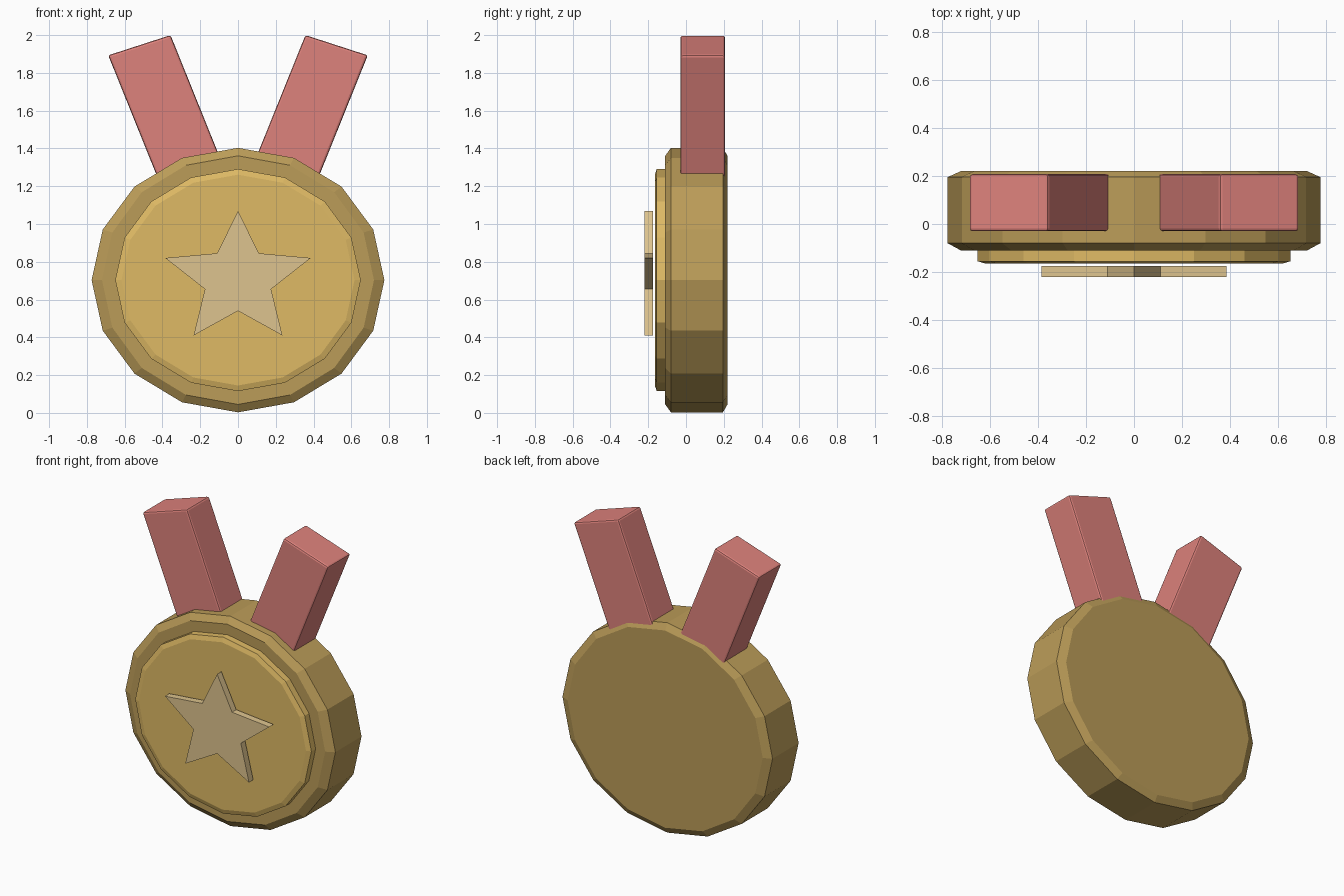
import bpy, bmesh, math
from mathutils import Vector

if "Cube" in bpy.data.objects:
    bpy.data.objects.remove(bpy.data.objects["Cube"])


def material(name, rgb):
    m = bpy.data.materials.new(name)
    lin = [((c / 255 + 0.055) / 1.055) ** 2.4 for c in rgb]
    m.diffuse_color = (*lin, 1)
    m.use_nodes = True
    m.node_tree.nodes["Principled BSDF"].inputs["Base Color"].default_value = m.diffuse_color
    return m


DARK_GOLD = material("dark gold", (187, 156, 88))
GOLD = material("bright gold", (223, 186, 101))
PALE = material("pale gold", (222, 196, 142))
RED = material("ribbon red", (222, 130, 124))


def loft(name, rings, mat, bevel=0.0):
    """Skin a list of closed rings and cap both ends."""
    bm = bmesh.new()
    loops = [[bm.verts.new(p) for p in ring] for ring in rings]
    n = len(loops[0])
    for a, b in zip(loops, loops[1:]):
        for i in range(n):
            j = (i + 1) % n
            bm.faces.new((a[i], a[j], b[j], b[i]))
    bm.faces.new(loops[0])
    bm.faces.new(loops[-1])
    bmesh.ops.recalc_face_normals(bm, faces=bm.faces)
    if bevel:
        bmesh.ops.bevel(bm, geom=bm.edges[:], offset=bevel, segments=2,
                        profile=0.5, affect='EDGES')
    me = bpy.data.meshes.new(name)
    bm.to_mesh(me)
    bm.free()
    me.materials.append(mat)
    ob = bpy.data.objects.new(name, me)
    bpy.context.collection.objects.link(ob)
    return ob


def oval(y, rx, rz, sides=16, cz=0.703):
    return [(rx * math.sin(math.tau * i / sides), y,
             cz + rz * math.cos(math.tau * i / sides)) for i in range(sides)]


# Medal body with chamfered rims
loft("medal_disc", [oval(-0.11, 0.72, 0.658), oval(-0.08, 0.775, 0.70),
                    oval(0.195, 0.775, 0.70), oval(0.22, 0.72, 0.658)], DARK_GOLD)

# Raised front plate
loft("front_plate", [oval(-0.165, 0.617, 0.558), oval(-0.155, 0.65, 0.588),
                     oval(-0.10, 0.65, 0.588)], GOLD)

# Star: right half of the outline, mirrored
half = [(0.11, 0.845), (0.385, 0.82), (0.175, 0.655), (0.235, 0.41)]
outline = [(0, 1.07)] + half + [(0, 0.54)] + [(-x, z) for x, z in reversed(half)]
loft("star", [[(x, y, z) for x, z in outline] for y in (-0.22, -0.175)], PALE)

# Ribbon straps, sunk into the top of the medal
for side, label in ((1, "right"), (-1, "left")):
    a, b = Vector((0.357, 2.0)), Vector((0.687, 1.893))
    down = Vector((-0.25, -0.62)) * 1.22
    quad = [a, b, b + down, a + down]
    loft("ribbon_" + label, [[(side * p.x, y, p.y) for p in quad]
                             for y in (-0.03, 0.207)], RED, 0.012)
